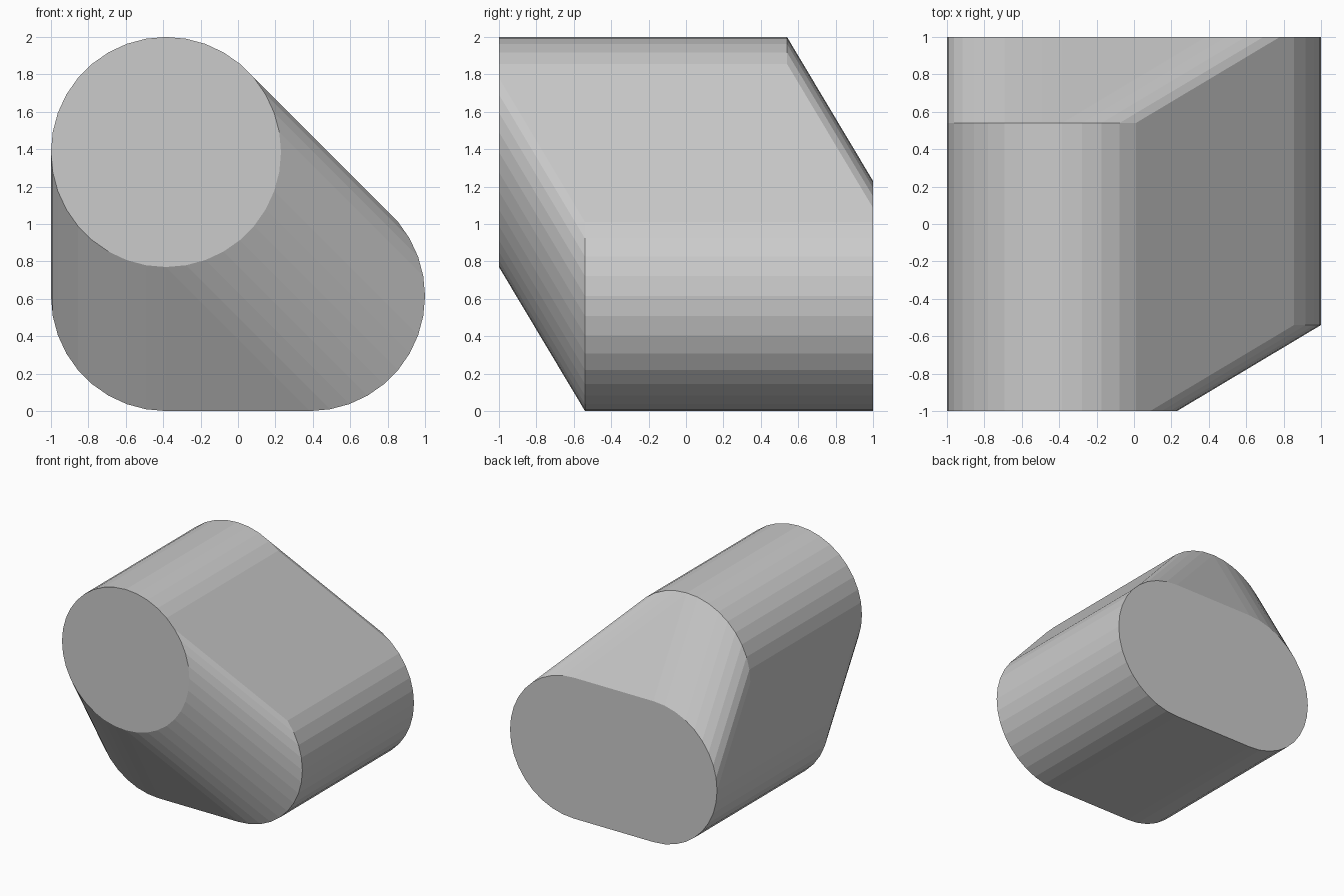
import bpy, bmesh
from math import radians
from mathutils import Matrix

if "Cube" in bpy.data.objects:
    bpy.data.objects.remove(bpy.data.objects["Cube"])

R, C, SIDES = 0.615, 0.385, 36

# three parallel cylinders: x, z, front y, back y
CYLINDERS = [(-C, R + 2 * C, -1.0, 0.54),
             (-C, R, -0.54, 1.0),
             (C, R, -0.54, 1.0)]

bm = bmesh.new()
for x, z, y0, y1 in CYLINDERS:
    for y in (y0, y1):
        bmesh.ops.create_circle(
            bm, segments=SIDES, radius=R,
            matrix=Matrix.Translation((x, y, z)) @ Matrix.Rotation(radians(90), 4, 'X'))

# stretch one convex skin around all of them
hull = bmesh.ops.convex_hull(bm, input=bm.verts[:])
spare = {g for g in hull["geom_interior"] + hull["geom_unused"]
         if isinstance(g, bmesh.types.BMVert)}
bmesh.ops.delete(bm, geom=list(spare), context='VERTS')
wires = [e for e in bm.edges if not e.link_faces]
bmesh.ops.delete(bm, geom=wires, context='EDGES')

# merge coplanar triangles into clean flat faces
bmesh.ops.dissolve_limit(bm, angle_limit=radians(0.5), verts=bm.verts[:], edges=bm.edges[:])
bmesh.ops.recalc_face_normals(bm, faces=bm.faces[:])

mesh = bpy.data.meshes.new("rounded_block")
bm.to_mesh(mesh)
bm.free()
bpy.context.collection.objects.link(bpy.data.objects.new("rounded_block", mesh))
